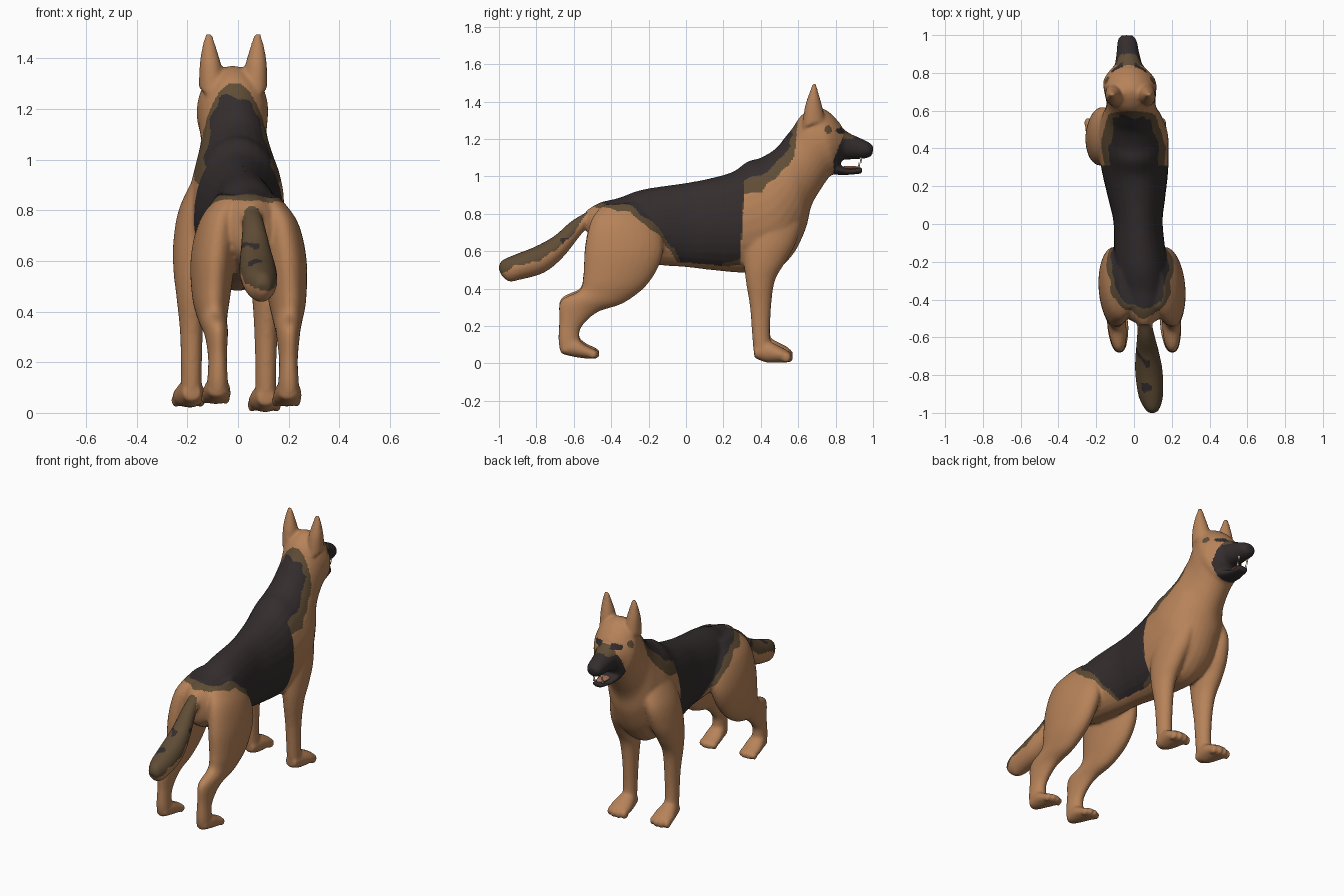
import bpy, bmesh, math
from mathutils import Vector, Matrix, noise

old = bpy.data.objects.get("Cube")
if old:
    bpy.data.objects.remove(old)


def material(name, rgb):
    m = bpy.data.materials.new(name)
    m.use_nodes = True
    m.diffuse_color = (*rgb, 1)
    shader = m.node_tree.nodes["Principled BSDF"]
    shader.inputs["Base Color"].default_value = (*rgb, 1)
    shader.inputs["Roughness"].default_value = 0.8
    return m


TAN, BROWN, BLACK = 0, 1, 2
coat = [material("tan fur", (0.47, 0.225, 0.1)),
        material("brown fur", (0.115, 0.073, 0.036)),
        material("black fur", (0.034, 0.026, 0.027))]
ivory = material("ivory teeth", (0.7, 0.6, 0.42))
pink = material("tongue", (0.4, 0.17, 0.1))


def axis(y):
    """Sideways position of the spine: the animal stands slightly turned."""
    return 0.022 - 0.06 * y


def blend(a, b, c, d, t):
    return 0.5 * (2*b + (c-a)*t + (2*a - 5*b + 4*c - d)*t*t + (3*b - a - 3*c + d)*t**3)


def loft(bm, stations, side=1, dx=0, dz=0, sides=28, steps=6):
    """Skin ellipses; a station is edge y, z, opposite edge y, z, offset x, half width."""
    n = len(stations)
    rings = []
    for i in range(n - 1):
        four = [stations[min(max(j, 0), n - 1)] for j in range(i - 1, i + 3)]
        for k in range(steps + (i == n - 2)):
            y1, z1, y2, z2, x, w = (blend(*v, k / steps) for v in zip(*four))
            ring = []
            for s in range(sides):
                a = 2 * math.pi * s / sides
                c = math.cos(a) / 2
                y = (y1 + y2) / 2 + c * (y1 - y2)
                z = (z1 + z2) / 2 + c * (z1 - z2)
                ring.append(bm.verts.new((axis(y) + dx + side * x + w * math.sin(a), y, z + dz)))
            rings.append(ring)
    for r, q in zip(rings, rings[1:]):
        for s in range(sides):
            t = (s + 1) % sides
            bm.faces.new((r[s], r[t], q[t], q[s]))
    bm.faces.new(rings[0])
    bm.faces.new(rings[-1])


def blob(bm, centre, radii):
    mat = Matrix.Translation(centre) @ Matrix.Diagonal((*radii, 1))
    bmesh.ops.create_uvsphere(bm, u_segments=16, v_segments=10, radius=1, matrix=mat)


def to_object(bm, name, mats):
    bmesh.ops.recalc_face_normals(bm, faces=bm.faces)
    me = bpy.data.meshes.new(name)
    bm.to_mesh(me)
    bm.free()
    for m in mats:
        me.materials.append(m)
    ob = bpy.data.objects.new(name, me)
    bpy.context.collection.objects.link(ob)
    for p in me.polygons:
        p.use_smooth = True
    return ob


body = bmesh.new()

# Trunk, neck and skull (back edge, belly edge)
loft(body, [(-.53, .82, -.53, .75, 0, .03), (-.46, .86, -.5, .62, 0, .10),
            (-.36, .885, -.36, .55, 0, .135), (-.23, .93, -.2, .53, 0, .14),
            (0, .965, 0, .515, 0, .13), (.13, .99, .13, .5, 0, .15),
            (.25, 1.025, .3, .485, 0, .175), (.33, 1.08, .46, .49, 0, .185),
            (.4, 1.1, .57, .58, 0, .185), (.48, 1.15, .64, .72, 0, .16),
            (.53, 1.21, .67, .84, 0, .138), (.57, 1.26, .72, .93, 0, .13),
            (.62, 1.33, .77, 1.0, 0, .137), (.70, 1.37, .80, 1.015, 0, .14),
            (.77, 1.34, .82, 1.06, 0, .115), (.83, 1.275, .84, 1.09, 0, .08)])
# Muzzle and lower jaw
loft(body, [(.78, 1.31, .78, 1.085, 0, .09), (.86, 1.24, .85, 1.09, 0, .07),
            (.92, 1.21, .92, 1.092, 0, .058), (.97, 1.187, .975, 1.1, 0, .05),
            (1.0, 1.165, .998, 1.118, 0, .03)])
loft(body, [(.73, 1.1, .74, 1.02, 0, .085), (.8, 1.075, .79, 1.01, 0, .072),
            (.87, 1.04, .86, 1.008, 0, .053), (.945, 1.052, .94, 1.015, 0, .036)])
# Tail (upper edge, lower edge)
loft(body, [(-.45, .85, -.5, .76, 0, .035), (-.6, .77, -.56, .69, .005, .045),
            (-.7, .685, -.66, .565, .008, .062), (-.8, .628, -.76, .485, .01, .073),
            (-.92, .58, -.89, .447, .012, .066), (-.985, .55, -.945, .438, .015, .045),
            (-1.003, .51, -.985, .468, .015, .025)])

for side in (-1, 1):
    # Ears (front edge, rear edge)
    loft(body, [(.745, 1.3, .62, 1.26, .085, .05), (.727, 1.38, .633, 1.36, .09, .043),
                (.713, 1.43, .65, 1.42, .094, .032), (.7, 1.475, .668, 1.47, .096, .02),
                (.692, 1.498, .678, 1.498, .096, .012)], side)
    # Front leg
    dx, dz = -.035, .0 if side > 0 else .018
    loft(body, [(.58, .92, .38, .95, .07, .05), (.62, .78, .33, .8, .115, .075),
                (.59, .65, .31, .66, .135, .08), (.53, .54, .31, .54, .148, .068),
                (.475, .44, .32, .44, .15, .056), (.455, .3, .342, .3, .147, .045),
                (.45, .14, .355, .13, .147, .041), (.47, .07, .365, .03, .147, .045)],
         side, dx, dz)
    loft(body, [(.365, .09, .365, .03, .147, .035), (.43, .12, .43, .005, .147, .052),
                (.5, .092, .5, .004, .15, .066), (.55, .065, .55, .006, .15, .058)],
         side, dx, dz)
    # Hind leg
    lift = .0 if side > 0 else .01
    loft(body, [(-.22, .86, -.44, .85, .07, .05), (-.14, .72, -.505, .77, .115, .08),
                (-.125, .58, -.54, .62, .14, .088), (-.2, .43, -.55, .46, .15, .074),
                (-.33, .325, -.57, .39, .148, .056), (-.47, .275, -.67, .335, .142, .046),
                (-.555, .2, -.678, .22, .14, .037), (-.57, .14, -.682, .12, .14, .04),
                (-.55, .09, -.67, .055, .14, .045)], side, 0, lift)
    loft(body, [(-.66, .1, -.66, .05, .14, .035), (-.6, .135, -.6, .035, .14, .05),
                (-.53, .095, -.53, .026, .14, .058), (-.48, .072, -.48, .026, .14, .05)],
         side, 0, lift)
    # Toes
    for i in range(4):
        off = (i - 1.5) * .033
        reach = -.012 * abs(i - 1.5)
        blob(body, (axis(.55) + dx + side * .15 + off, .553 + reach, .032 + dz), (.018, .027, .028))
        blob(body, (axis(-.48) + side * .14 + off * .85, -.48 + reach, .048 + lift), (.016, .026, .023))

# Fuse everything into one soft skin
dog = to_object(body, "dog_body", coat)
bpy.context.view_layer.objects.active = dog
dog.select_set(True)
fuse = dog.modifiers.new("fuse", "REMESH")
fuse.mode = "VOXEL"
fuse.voxel_size = 0.009
fuse.use_smooth_shade = True
soften = dog.modifiers.new("soften", "SMOOTH")
soften.factor, soften.iterations = 0.5, 6
for name in ("fuse", "soften"):
    bpy.ops.object.modifier_apply(modifier=name)


def curve(points, y):
    for (a, p), (b, q) in zip(points, points[1:]):
        if a <= y <= b:
            return p + (q - p) * (y - a) / (b - a)
    return 9


# Lower edge of the dark saddle and of the dark top of the tail
SADDLE = [(-.53, .83), (-.45, .83), (-.3, .8), (-.2, .73), (-.12, .65), (-.05, .55), (0, .46),
          (.16, .45), (.2, .51), (.29, .53), (.31, .9), (.4, .92), (.47, .98),
          (.54, 1.05), (.58, 1.1), (.605, 1.36)]
TAIL = [(-1.01, .49), (-.8, .55), (-.7, .6), (-.6, .7), (-.53, .79)]


def coat_colour(p, n):
    x, y, z = p.x - axis(p.y), p.y, p.z
    # Muzzle, eyes and cheek marks
    if y > .74:
        if math.hypot((y - .832) / .03, (z - 1.245) / .017) < 1 and abs(x) > .03:
            return BLACK
        if math.hypot(y - .76, z - 1.25) < .021 and abs(x) > .05:
            return BROWN
        if y > .79 + max(0, z - 1.09) * .4 and z < 1.222:
            return BROWN if z > 1.2 and y < .9 and n.z > .3 else BLACK
        return BROWN if y > .84 else TAN
    wobble = noise.noise(p * 14) * .022
    if y < -.53:
        if z + wobble < curve(TAIL, y):
            return TAN
        return BLACK if noise.noise(p * Vector((16, 9, 16))) > .42 else BROWN
    depth = z + wobble - curve(SADDLE, y)
    if depth < 0 or (z < .56 and n.z < -.75):
        return TAN
    fringe = .085 if y > .31 else .035
    return BLACK if depth > fringe and y + wobble < .565 else BROWN


for face in dog.data.polygons:
    face.material_index = coat_colour(face.center, face.normal)
    face.use_smooth = True

# Tongue and teeth
bm = bmesh.new()
blob(bm, (axis(.88), .875, 1.046), (.032, .055, .01))
to_object(bm, "tongue", [pink])
bm = bmesh.new()
for side in (-1, 1):
    for y, z, h, turn in ((.935, 1.085, .034, math.pi), (.925, 1.06, .03, 0)):
        mat = Matrix.Translation((axis(y) + side * .03, y, z)) @ Matrix.Rotation(turn, 4, "X")
        bmesh.ops.create_cone(bm, cap_ends=True, segments=10, radius1=.008, radius2=.001,
                              depth=h, matrix=mat)
to_object(bm, "canine_teeth", [ivory])
